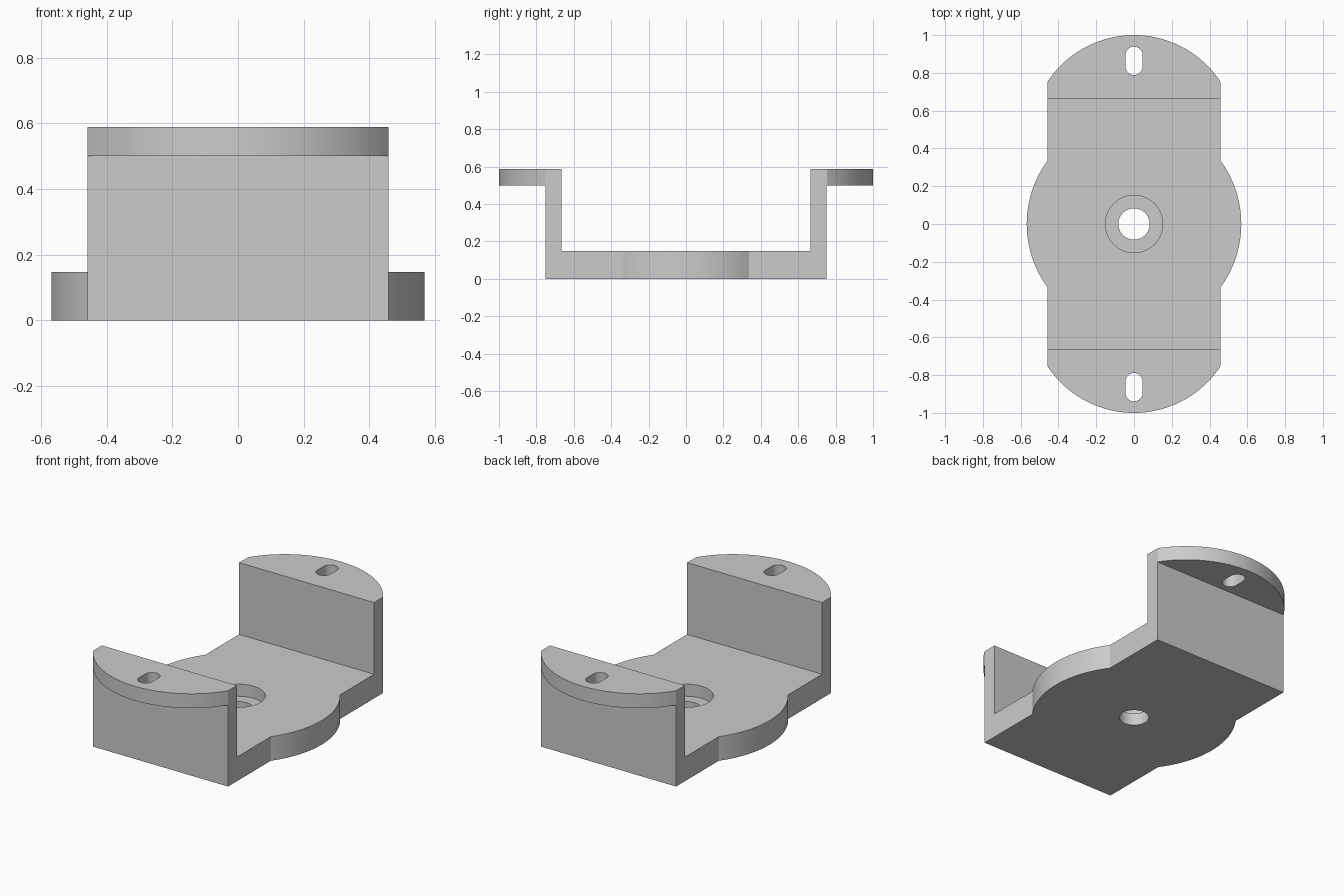
import bpy, bmesh
from math import sin, cos, acos, pi
from mathutils import Matrix

if "Cube" in bpy.data.objects:
    bpy.data.objects.remove(bpy.data.objects["Cube"])

HALF_W = 0.458          # half width of the strap
DISC_R = 0.568          # central disc
END_R = 0.548           # rounded flange ends
BASE_T = 0.148
WALL_IN, WALL_OUT = 0.665, 0.75
FLANGE_LOW, TOP = 0.5, 0.588

grey = bpy.data.materials.new("plain_grey")
grey.use_nodes = True
grey.diffuse_color = (0.6, 0.6, 0.6, 1)
grey.node_tree.nodes["Principled BSDF"].inputs["Base Color"].default_value = (0.6, 0.6, 0.6, 1)


def arc(cx, cy, r, a0, a1, n):
    return [(cx + r * cos(a0 + (a1 - a0) * i / n),
             cy + r * sin(a0 + (a1 - a0) * i / n)) for i in range(n + 1)]


def prism(name, points, offset, direction):
    """Extrude a closed planar outline, given as 3D points, along one direction."""
    bm = bmesh.new()
    face = bm.faces.new([bm.verts.new(p) for p in points])
    grown = bmesh.ops.extrude_face_region(bm, geom=[face])["geom"]
    verts = [v for v in grown if isinstance(v, bmesh.types.BMVert)]
    bmesh.ops.translate(bm, verts=verts, vec=direction)
    bmesh.ops.translate(bm, verts=bm.verts[:], vec=offset)
    bmesh.ops.recalc_face_normals(bm, faces=bm.faces[:])
    mesh = bpy.data.meshes.new(name)
    bm.to_mesh(mesh)
    bm.free()
    mesh.materials.append(grey)
    obj = bpy.data.objects.new(name, mesh)
    bpy.context.collection.objects.link(obj)
    return obj


def upright(name, outline, z0, z1):
    return prism(name, [(x, y, 0) for x, y in outline], (0, 0, z0), (0, 0, z1 - z0))


def combine(target, tool, operation):
    mod = target.modifiers.new(tool.name, "BOOLEAN")
    mod.operation = operation
    mod.solver = "EXACT"
    mod.object = tool
    bpy.context.view_layer.objects.active = target
    bpy.ops.object.modifier_apply(modifier=mod.name)
    bpy.data.objects.remove(tool)


# Side profile of the strap: base, two walls, two outward flanges
half = [(WALL_IN, BASE_T), (WALL_IN, TOP), (1.1, TOP),
        (1.1, FLANGE_LOW), (WALL_OUT, FLANGE_LOW), (WALL_OUT, 0)]
side = half + [(-y, z) for y, z in reversed(half)]
bracket = prism("bracket", [(0, y, z) for y, z in side], (-0.7, 0, 0), (1.4, 0, 0))

# Plan outline: disc bulges at the sides, arcs at the flange ends
a = acos(HALF_W / DISC_R)
b = acos(HALF_W / END_R)
plan = arc(0, 0, DISC_R, -a, a, 24) + arc(0, 1 - END_R, END_R, b, pi - b, 40)
plan += [(-x, -y) for x, y in plan]
combine(bracket, upright("plan_cutter", plan, -0.1, 0.8), "INTERSECT")

# Centre hole with counterbore
combine(bracket, upright("hole_cutter", arc(0, 0, 0.083, 0, 2 * pi, 48)[:-1], -0.1, 0.3), "DIFFERENCE")
combine(bracket, upright("counterbore_cutter", arc(0, 0, 0.152, 0, 2 * pi, 64)[:-1], 0.074, 0.3), "DIFFERENCE")

# Rounded slot in each flange
for s in (1, -1):
    slot = arc(0, 0.03, 0.045, 0, pi, 16) + arc(0, -0.03, 0.045, pi, 2 * pi, 16)
    slot = [(x, y + s * 0.864) for x, y in slot]
    combine(bracket, upright("slot_cutter", slot, 0.4, 0.7), "DIFFERENCE")

# Smooth curved walls, crisp edges
bpy.ops.object.select_all(action="DESELECT")
bracket.select_set(True)
bpy.context.view_layer.objects.active = bracket
bpy.ops.object.shade_smooth_by_angle(angle=0.35)
